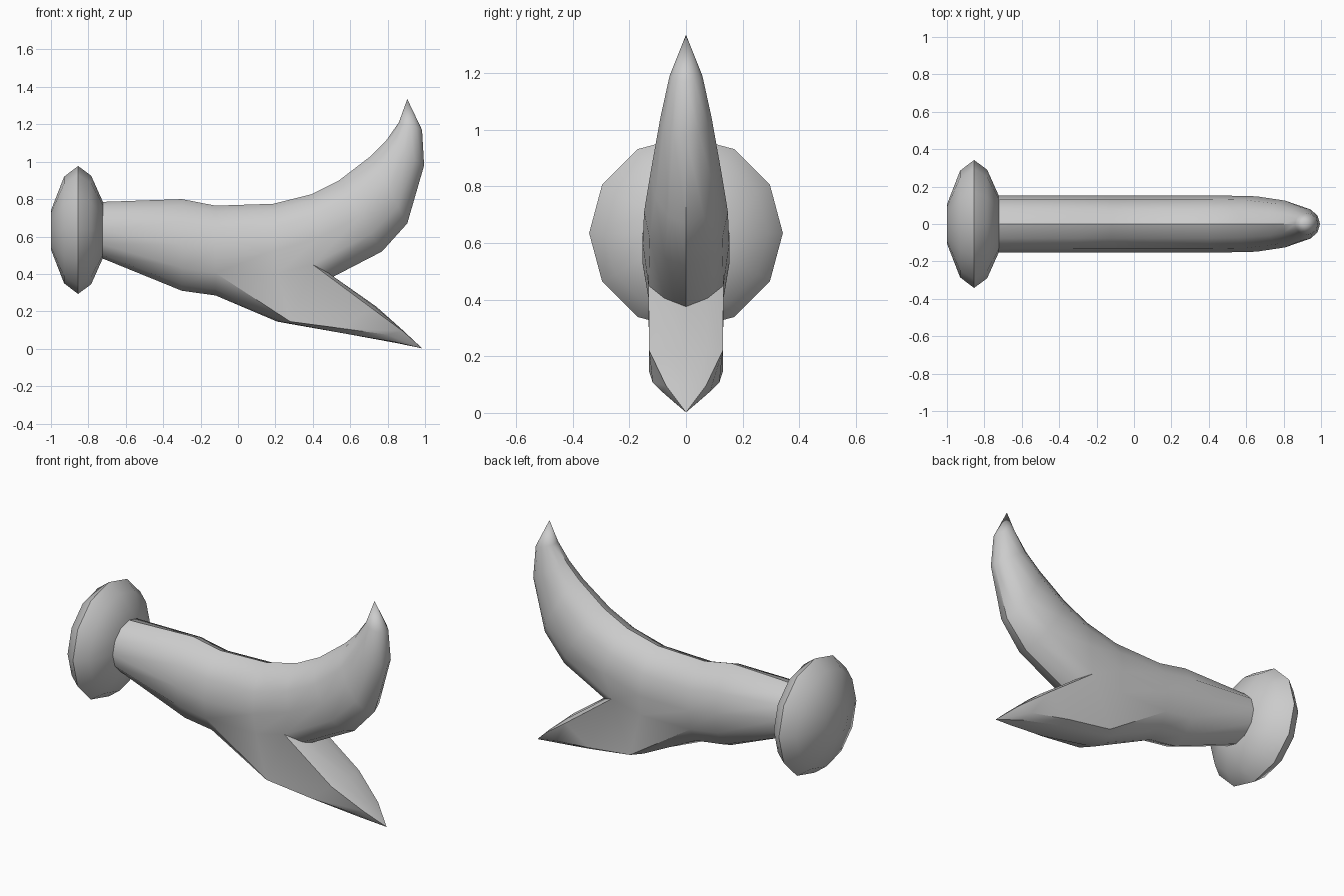
import bpy, bmesh
from math import sin, cos, pi, radians

if "Cube" in bpy.data.objects:
    bpy.data.objects.remove(bpy.data.objects["Cube"])

N = 12


def finish(bm, name):
    bmesh.ops.recalc_face_normals(bm, faces=bm.faces[:])
    me = bpy.data.meshes.new(name)
    bm.to_mesh(me)
    bm.free()
    ob = bpy.data.objects.new(name, me)
    bpy.context.collection.objects.link(ob)
    bpy.ops.object.select_all(action='DESELECT')
    ob.select_set(True)
    bpy.context.view_layer.objects.active = ob
    bpy.ops.object.shade_smooth_by_angle(angle=radians(35))
    return ob


def ring(bm, top, bottom, w):
    """Elliptical 12-gon spanning two (x, z) points, half width w."""
    mx, mz = (top[0] + bottom[0]) / 2, (top[1] + bottom[1]) / 2
    return [bm.verts.new((mx + cos(2 * pi * k / N) * (top[0] - mx), sin(2 * pi * k / N) * w,
                          mz + cos(2 * pi * k / N) * (top[1] - mz))) for k in range(N)]


def bridge(bm, a, b, ks):
    n = len(a)
    for k in ks:
        bm.faces.new((a[k % n], a[(k + 1) % n], b[(k + 1) % n], b[k % n]))


def cone(bm, a, tip):
    t = bm.verts.new(tip)
    for k in range(len(a)):
        bm.faces.new((a[k], a[(k + 1) % len(a)], t))


def mirrored(bm, half):
    """Half strip ending on y = 0, mirrored into a full strip."""
    pts = half + [(x, -y, z) for x, y, z in half[-2::-1]]
    return [bm.verts.new(p) for p in pts]


# Base disc, turned around the x axis
bm = bmesh.new()
loops = [ring(bm, (x, 0.635 + r), (x, 0.635 - r), r) for x, r in
         ((-1, 0.105), (-0.93, 0.285), (-0.855, 0.342), (-0.785, 0.29), (-0.72, 0.145))]
for a, b in zip(loops, loops[1:]):
    bridge(bm, a, b, range(N))
bm.faces.new(loops[0])
bm.faces.new(loops[-1])
finish(bm, "base_disc")

# Antler: neck
bm = bmesh.new()
neck = [ring(bm, (-0.73, 0.785), (-0.73, 0.485), 0.153),
        ring(bm, (-0.3, 0.80), (-0.3, 0.31), 0.153),
        ring(bm, (-0.12, 0.765), (-0.12, 0.285), 0.153)]
bm.faces.new(neck[0])
for a, b in zip(neck, neck[1:]):
    bridge(bm, a, b, range(N))
fork = neck[-1]

# Antler: upper side of the fork (its lower quarter opens into the tine)
upper = range(8, 16)
saddle = ring(bm, (0.19, 0.775), (0.22, 0.28), 0.153)
crotch = ring(bm, (0.39, 0.825), (0.49, 0.375), 0.153)
for k in (4, 8):
    crotch[k].co.x, crotch[k].co.z = 0.40, 0.45
bridge(bm, fork, saddle, upper)
bridge(bm, saddle, crotch, upper)
bmesh.ops.delete(bm, geom=saddle[5:8], context='VERTS')

# Antler: main curved tine
prev = crotch
for top, bot, w in (((0.54, 0.90), (0.77, 0.52), 0.148),
                    ((0.71, 1.03), (0.905, 0.67), 0.125),
                    ((0.79, 1.11), (0.995, 0.98), 0.09),
                    ((0.86, 1.21), (0.984, 1.17), 0.058)):
    cur = ring(bm, top, bot, w)
    bridge(bm, prev, cur, range(N))
    prev = cur
cone(bm, prev, (0.905, 0, 1.335))

# Antler: lower tine
low = mirrored(bm, [(0.28, 0.13, 0.145), (0.23, 0.075, 0.145), (0.21, 0, 0.145)])
bridge(bm, fork[4:9], low, range(4))
for k, e in ((4, 0), (8, 4)):
    bm.faces.new((fork[k], saddle[k], low[e]))
    bm.faces.new((saddle[k], crotch[k], low[e]))
prev = low + crotch[8:3:-1]
sections = (
    ([(0.56, 0.118, 0.108), (0.59, 0.075, 0.078), (0.60, 0, 0.076)],
     [(0.71, 0.13, 0.22), (0.73, 0.075, 0.225), (0.74, 0, 0.225)]),
    ([(0.80, 0.085, 0.075), (0.84, 0.04, 0.036), (0.85, 0, 0.03)],
     [(0.88, 0.07, 0.095), (0.88, 0.04, 0.10), (0.88, 0, 0.10)]))
for lo, up in sections:
    cur = mirrored(bm, lo) + mirrored(bm, up)[::-1]
    bridge(bm, prev, cur, range(10))
    prev = cur
cone(bm, prev, (0.985, 0, 0.002))
finish(bm, "antler")
